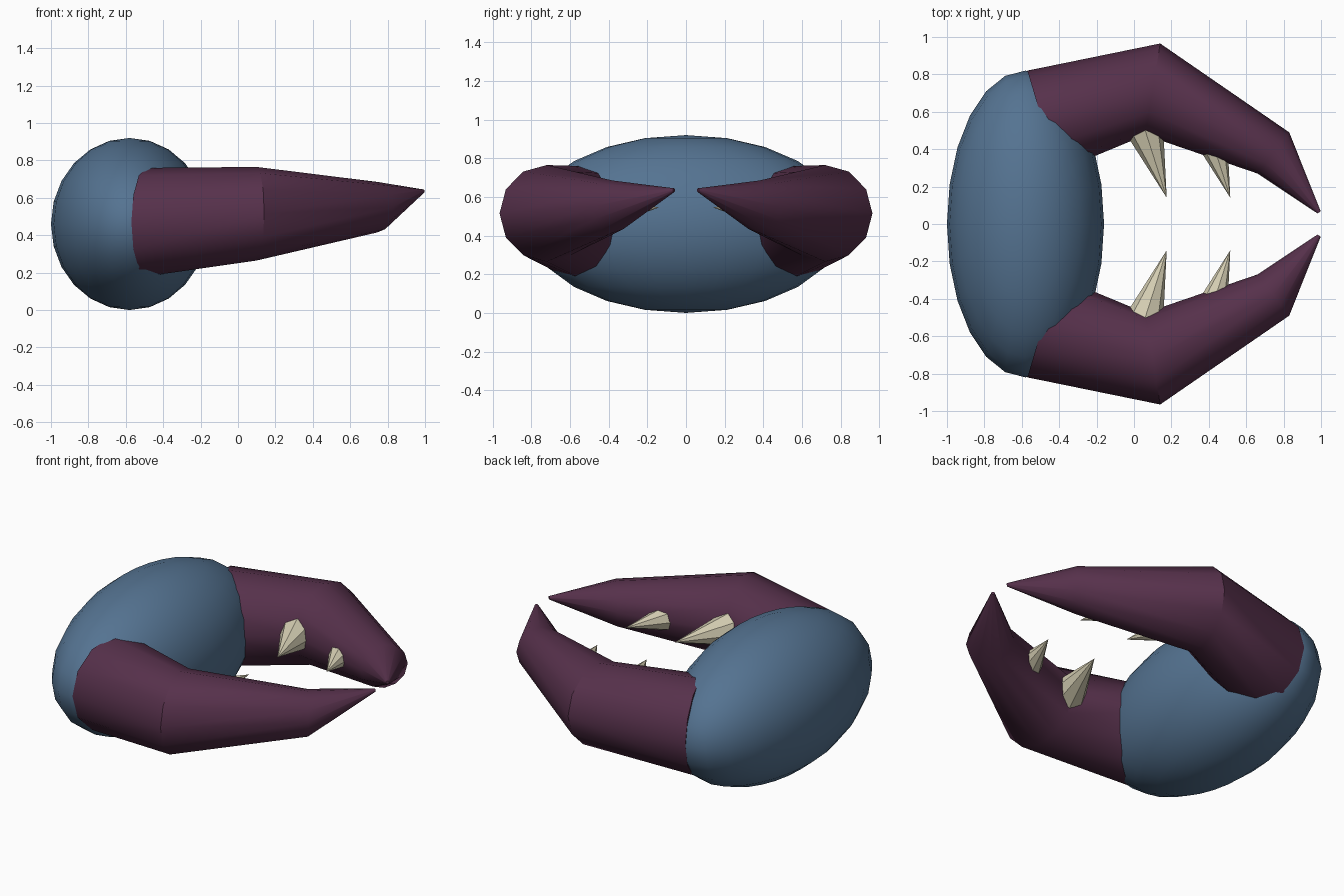
import bpy, bmesh
from math import sin, cos, pi, radians
from mathutils import Vector

cube = bpy.data.objects.get("Cube")
if cube:
    bpy.data.objects.remove(cube)


def material(name, rgb):
    mat = bpy.data.materials.new(name)
    mat.use_nodes = True
    mat.diffuse_color = (*rgb, 1)
    mat.node_tree.nodes["Principled BSDF"].inputs["Base Color"].default_value = (*rgb, 1)
    return mat


BLUE = material("slate blue", (0.09, 0.172, 0.285))
PURPLE = material("dark purple", (0.093, 0.030, 0.070))
IVORY = material("ivory", (0.68, 0.63, 0.46))


def finish(obj, name, mat, angle):
    obj.name = name
    obj.data.materials.append(mat)
    bpy.ops.object.select_all(action="DESELECT")
    obj.select_set(True)
    bpy.context.view_layer.objects.active = obj
    bpy.ops.object.shade_smooth_by_angle(angle=radians(angle))


def claw(name, side):
    """Loft twelve-sided rings: centre, half-width vector in plan, half height."""
    rings = [
        ((-0.49, 0.55, 0.47), (-0.08, 0.27), 0.29),
        ((0.10, 0.72, 0.515), (0.04, 0.245), 0.25),
        ((0.745, 0.38, 0.55), (0.085, 0.11), 0.135),
        ((0.99, 0.062, 0.635), (0.008, 0.006), 0.01),
    ]
    bm = bmesh.new()
    sides = 12
    loops = []
    for (x, y, z), (wx, wy), h in rings:
        loop = []
        for i in range(sides):
            a = 2 * pi * i / sides
            loop.append(bm.verts.new((x + wx * cos(a), side * (y + wy * cos(a)), z + h * sin(a))))
        loops.append(loop)
    for low, high in zip(loops, loops[1:]):
        for i in range(sides):
            j = (i + 1) % sides
            bm.faces.new((low[i], low[j], high[j], high[i]))
    bm.faces.new(loops[0])
    bm.faces.new(loops[-1])
    bmesh.ops.recalc_face_normals(bm, faces=bm.faces)
    mesh = bpy.data.meshes.new(name)
    bm.to_mesh(mesh)
    bm.free()
    obj = bpy.data.objects.new(name, mesh)
    bpy.context.collection.objects.link(obj)
    finish(obj, name, PURPLE, 35)


def tooth(name, side, shift):
    base = Vector((0.06 + shift, side * 0.50, 0.52))
    tip = Vector((0.175 + shift, side * 0.14, 0.545))
    axis = tip - base
    bpy.ops.mesh.primitive_cone_add(vertices=8, radius1=0.1, radius2=0, depth=axis.length,
                                    location=(base + tip) / 2,
                                    rotation=axis.to_track_quat("Z", "Y").to_euler())
    finish(bpy.context.object, name, IVORY, 30)


# Egg-shaped body
bpy.ops.mesh.primitive_uv_sphere_add(segments=24, ring_count=12, radius=1, location=(-0.58, 0, 0.46))
body = bpy.context.object
body.scale = (0.42, 0.82, 0.46)
finish(body, "body", BLUE, 35)

# Pair of claws, each with two inward teeth
for label, side in (("front", -1), ("rear", 1)):
    claw(label + "_claw", side)
    tooth(label + "_inner_tooth", side, 0)
    tooth(label + "_outer_tooth", side, 0.34)
